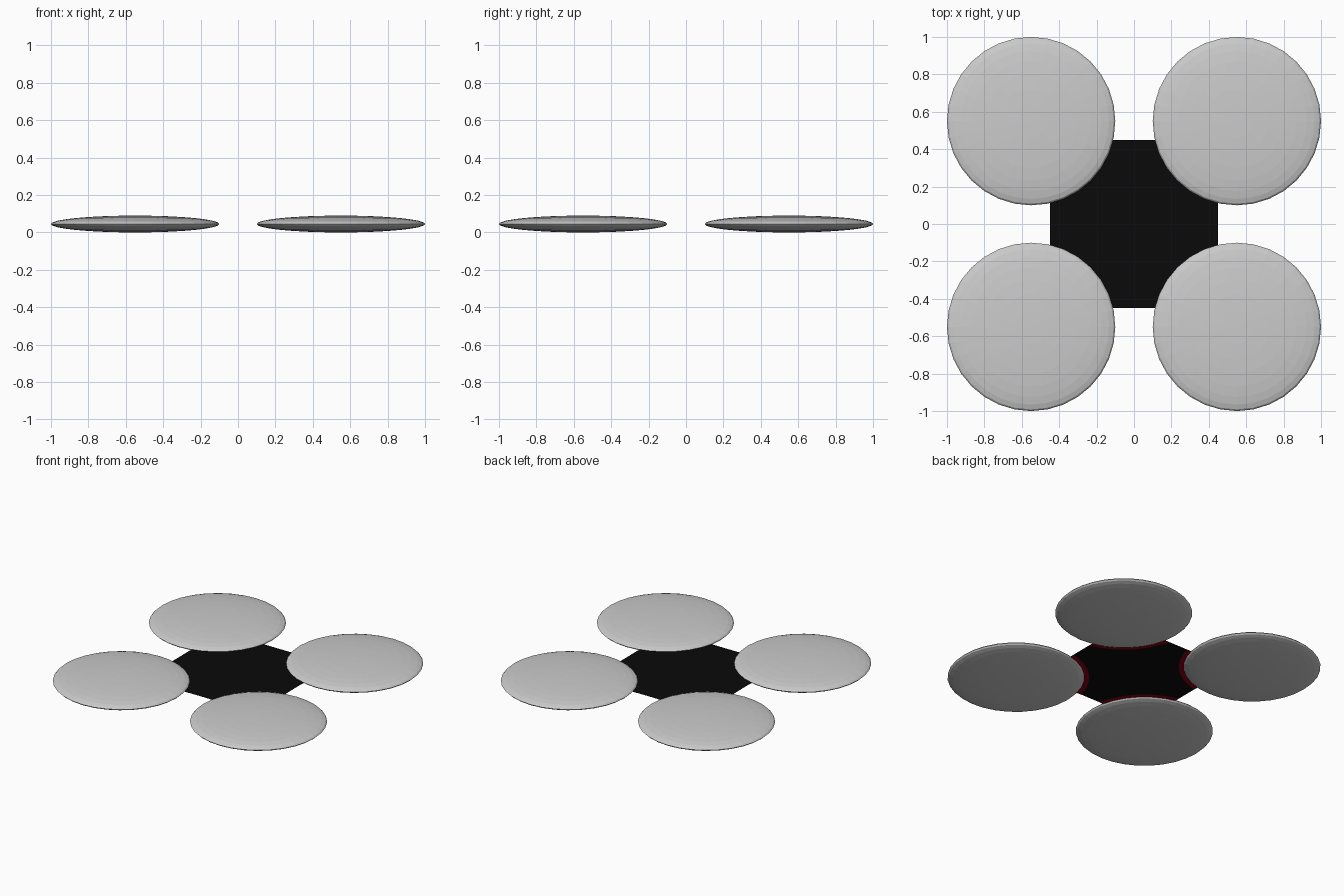
import bpy, bmesh
from math import cos, sin, pi

if "Cube" in bpy.data.objects:
    bpy.data.objects.remove(bpy.data.objects["Cube"])

R, OFF, HALF, Z = 0.45, 0.55, 0.45, 0.045


def material(name, color):
    m = bpy.data.materials.new(name)
    m.diffuse_color = color
    m.use_nodes = True
    m.node_tree.nodes["Principled BSDF"].inputs["Base Color"].default_value = m.diffuse_color
    return m


def flat_polygon(name, polygons, z, mat, flip=False):
    bm = bmesh.new()
    for pts in polygons:
        face = bm.faces.new([bm.verts.new((x, y, z)) for x, y in pts])
        face.normal_update()
        if (face.normal.z < 0) != flip:
            face.normal_flip()
    me = bpy.data.meshes.new(name)
    bm.to_mesh(me)
    bm.free()
    ob = bpy.data.objects.new(name, me)
    bpy.context.collection.objects.link(ob)
    me.materials.append(mat)
    return ob


black = material("black", (0.003, 0.003, 0.003, 1))
red = material("red", (0.25, 0.0, 0.01, 1))
corners = [(1, 1), (-1, 1), (-1, -1), (1, -1)]

# four flattened discs
for i, (sx, sy) in enumerate(corners):
    bpy.ops.mesh.primitive_uv_sphere_add(segments=32, ring_count=16, radius=R,
                                         location=(sx * OFF, sy * OFF, Z))
    disc = bpy.context.object
    disc.name = f"disc_{i + 1}"
    disc.scale = (1, 1, 0.1)

# thin square sheet joining the discs
flat_polygon("centre_sheet", [[(sx * HALF, sy * HALF) for sx, sy in corners]], Z, black)

# red corner patches on the underside: arcs around each disc, clipped to the sheet
r = 0.48
a = math_start = pi + 0.212
span = pi / 2 - 0.424
start_y = OFF - (r * r - (OFF - HALF) ** 2) ** 0.5
arc = [(HALF - 0.0, start_y)]
for k in range(17):
    t = 3 * pi / 2 - 0.212 - span * k / 16
    arc.append((OFF + r * cos(t), OFF + r * sin(t)))
arc += [(start_y, HALF), (HALF, HALF)]
patches = [[(sx * x, sy * y) for x, y in arc] for sx, sy in corners]
flat_polygon("underside_patches", patches, Z - 0.001, red, flip=True)
